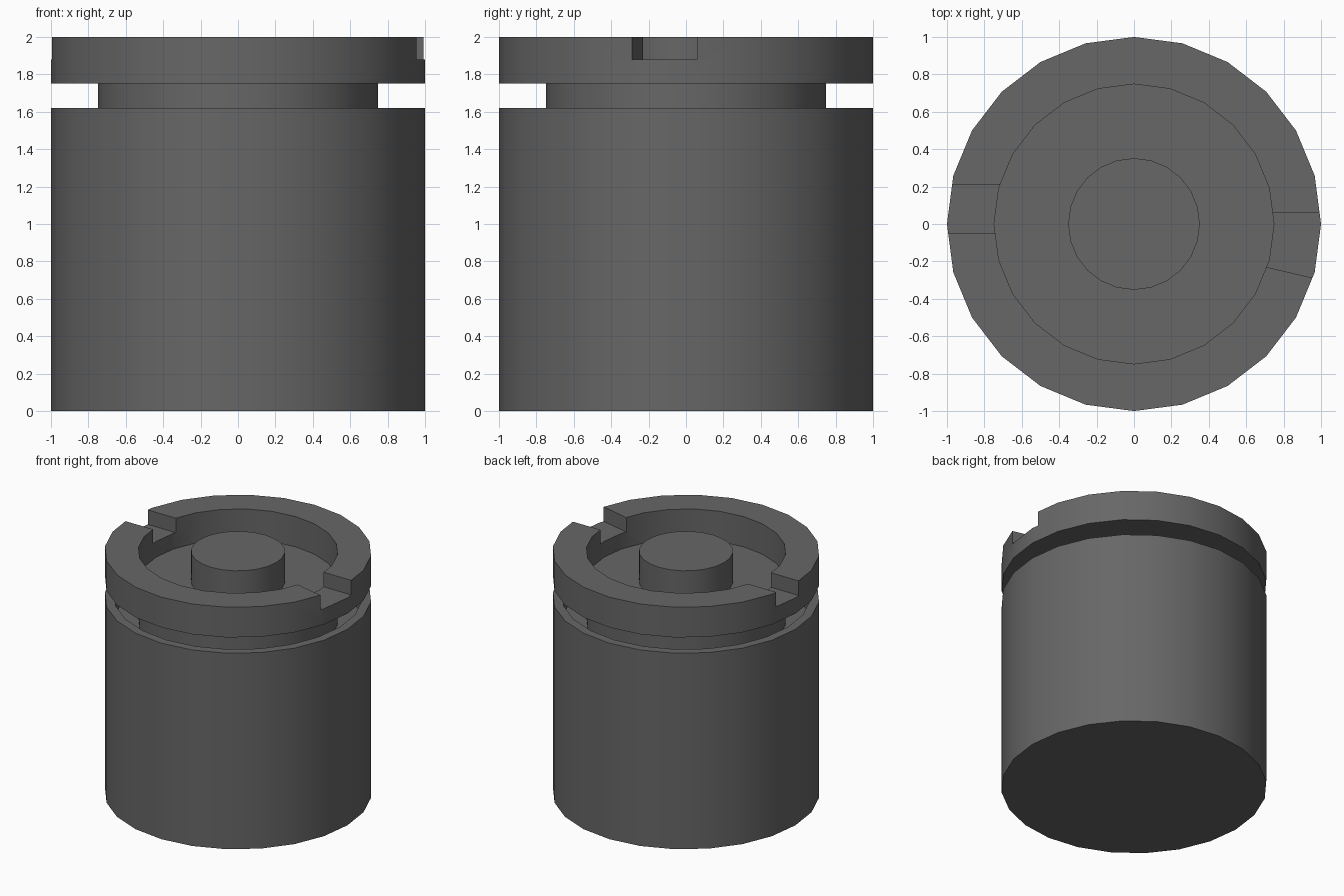
import bpy, bmesh, math

if "Cube" in bpy.data.objects:
    bpy.data.objects.remove(bpy.data.objects["Cube"])

SIDES = 24


def finish(bm, name):
    bmesh.ops.recalc_face_normals(bm, faces=bm.faces)
    mesh = bpy.data.meshes.new(name)
    bm.to_mesh(mesh)
    bm.free()
    obj = bpy.data.objects.new(name, mesh)
    bpy.context.collection.objects.link(obj)
    return obj


def prism(name, points, z0, z1):
    """Extrude a flat outline from z0 to z1."""
    bm = bmesh.new()
    face = bm.faces.new([bm.verts.new((x, y, z0)) for x, y in points])
    ext = bmesh.ops.extrude_face_region(bm, geom=[face])["geom"]
    for v in ext:
        if isinstance(v, bmesh.types.BMVert):
            v.co.z = z1
    return finish(bm, name)


def circle(r):
    return [(r * math.cos(2 * math.pi * i / SIDES), r * math.sin(2 * math.pi * i / SIDES))
            for i in range(SIDES)]


def lathe(name, section, closed):
    """Turn an (r, z) section; an open section gets its two ends capped."""
    bm = bmesh.new()
    loops = [[bm.verts.new((x, y, z)) for x, y in circle(r)] for r, z in section]
    pairs = list(zip(loops, loops[1:]))
    if closed:
        pairs.append((loops[-1], loops[0]))
    else:
        bm.faces.new(loops[0])
        bm.faces.new(loops[-1])
    for a, b in pairs:
        for i in range(SIDES):
            j = (i + 1) % SIDES
            bm.faces.new((a[i], a[j], b[j], b[i]))
    return finish(bm, name)


# Drum with a thin lip, sunken channel, neck, recess floor and centre post
body = lathe("body", [(1.0, 0), (1.0, 1.62), (0.93, 1.62), (0.93, 1.42), (0.748, 1.42),
                      (0.748, 1.75), (0.352, 1.75), (0.352, 2.0)], closed=False)

# Top ring with two notches
ring = lathe("top_ring", [(1.0, 1.75), (1.0, 2.0), (0.748, 2.0), (0.748, 1.75)], closed=True)
notches = [
    [(-1.2, -0.05), (-0.6, -0.05), (-0.6, 0.21), (-1.2, 0.21)],
    [(0.6, 0.06), (0.6, -0.205), (1.2, -0.345), (1.2, 0.06)],
]
for outline in notches:
    cutter = prism("notch_cutter", outline, 1.88, 2.2)
    cutter.hide_render = True
    mod = ring.modifiers.new("notch", "BOOLEAN")
    mod.operation = "DIFFERENCE"
    mod.solver = "EXACT"
    mod.object = cutter
    bpy.context.view_layer.objects.active = ring
    bpy.ops.object.modifier_apply(modifier=mod.name)
    bpy.data.objects.remove(cutter)

# Dark metal, smooth round walls, crisp rims
dark = bpy.data.materials.new("dark_metal")
dark.diffuse_color = (0.135, 0.135, 0.135, 1)
dark.use_nodes = True
dark.node_tree.nodes["Principled BSDF"].inputs["Base Color"].default_value = dark.diffuse_color
for obj in (body, ring):
    obj.data.materials.clear()
    obj.data.materials.append(dark)
    obj.select_set(True)
bpy.context.view_layer.objects.active = body
bpy.ops.object.shade_smooth_by_angle(angle=math.radians(30))
